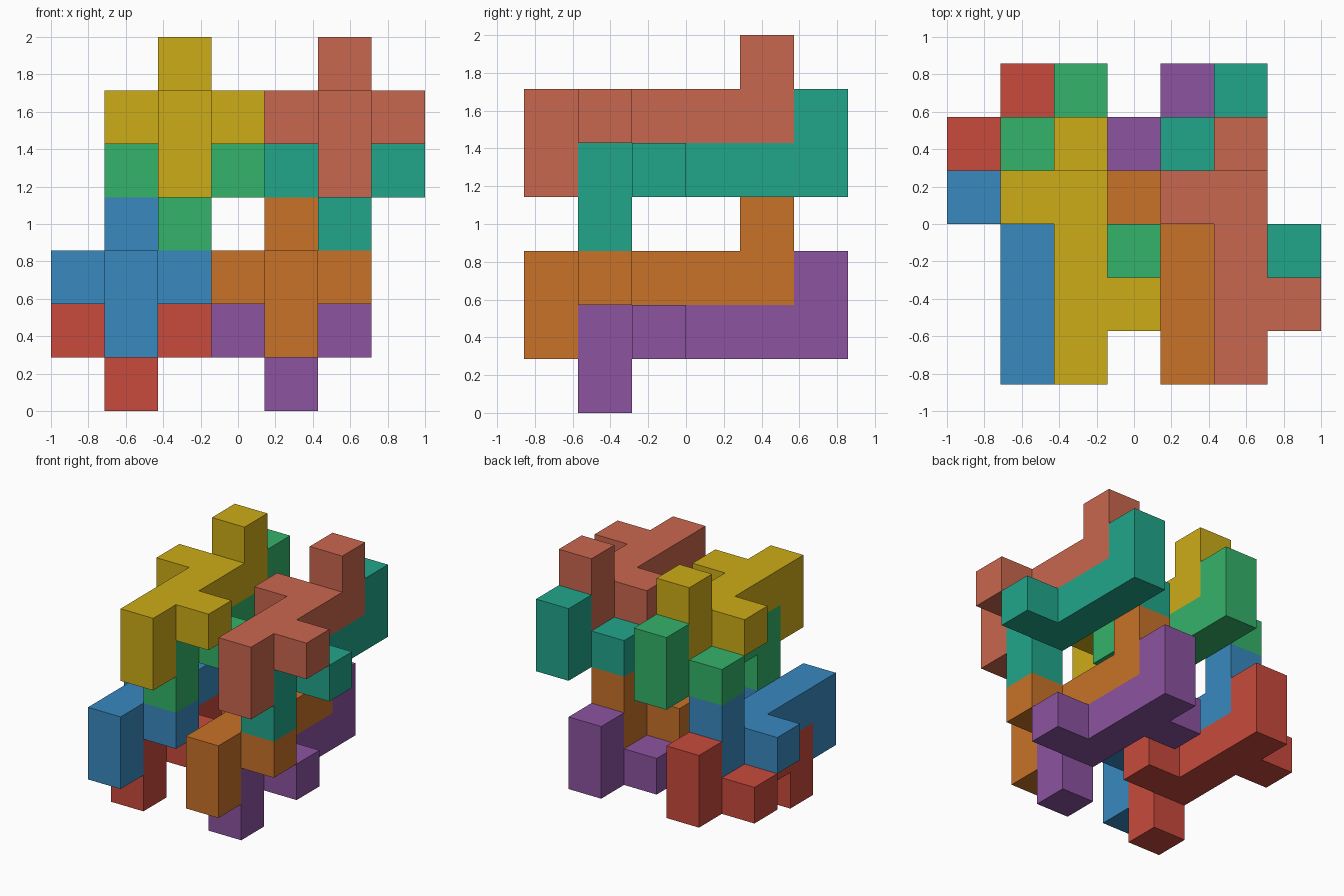
import bpy, bmesh
from math import radians
from mathutils import Vector

if "Cube" in bpy.data.objects:
    bpy.data.objects.remove(bpy.data.objects["Cube"])

U = 2 / 7  # edge length of one cube cell

# One tile in the y-z plane: a long bar with a foot at the front and a horn at the back
CELLS = [(0, 0, -1), (0, 4, 1), (1, 1, 0), (-1, 3, 0)] + [(0, j, 0) for j in range(5)]
CELL_SET = set(CELLS)


def linear(c):
    c /= 255
    return c / 12.92 if c <= 0.04045 else ((c + 0.055) / 1.055) ** 2.4


def add_tile(name, origin, rgb):
    bm = bmesh.new()
    # Only the outer faces of the joined cells
    for cell in CELLS:
        centre = Vector(cell) + Vector((0.5, 0.5, 0.5))
        for axis in range(3):
            for sign in (-1, 1):
                n = [0, 0, 0]
                n[axis] = sign
                if tuple(a + b for a, b in zip(cell, n)) in CELL_SET:
                    continue
                normal = Vector(n)
                u = Vector([1.0 if k == (axis + 1) % 3 else 0.0 for k in range(3)])
                v = normal.cross(u)
                corners = [centre + 0.5 * (normal + a * u + b * v)
                           for a, b in ((-1, -1), (1, -1), (1, 1), (-1, 1))]
                bm.faces.new([bm.verts.new(p) for p in corners])
    bmesh.ops.remove_doubles(bm, verts=bm.verts, dist=0.001)
    # Merge coplanar faces into clean flat sides
    bmesh.ops.dissolve_limit(bm, angle_limit=radians(1), verts=bm.verts, edges=bm.edges)
    shift = Vector(origin) - Vector((3.5, 3, 0))
    for vert in bm.verts:
        vert.co = (vert.co + shift) * U
    mesh = bpy.data.meshes.new(name)
    bm.to_mesh(mesh)
    bm.free()
    mat = bpy.data.materials.new(name + "_paint")
    mat.diffuse_color = (*[linear(c) for c in rgb], 1)
    mat.use_nodes = True
    mat.node_tree.nodes["Principled BSDF"].inputs["Base Color"].default_value = mat.diffuse_color
    mesh.materials.append(mat)
    obj = bpy.data.objects.new(name, mesh)
    bpy.context.collection.objects.link(obj)


# Four stacked pairs: the lower tile sits one cell back and one cell down
PAIRS = [
    ((5, 0, 5), ("salmon", (201, 103, 78)), ("teal", (34, 166, 139))),
    ((2, 0, 5), ("yellow", (205, 172, 24)), ("green", (52, 179, 106))),
    ((4, 0, 2), ("orange", (200, 114, 40)), ("purple", (140, 84, 160))),
    ((1, 0, 2), ("blue", (56, 137, 192)), ("red", (200, 74, 60))),
]
for (x, y, z), upper, lower in PAIRS:
    add_tile(upper[0] + "_tile", (x, y, z), upper[1])
    add_tile(lower[0] + "_tile", (x, y + 1, z - 1), lower[1])
